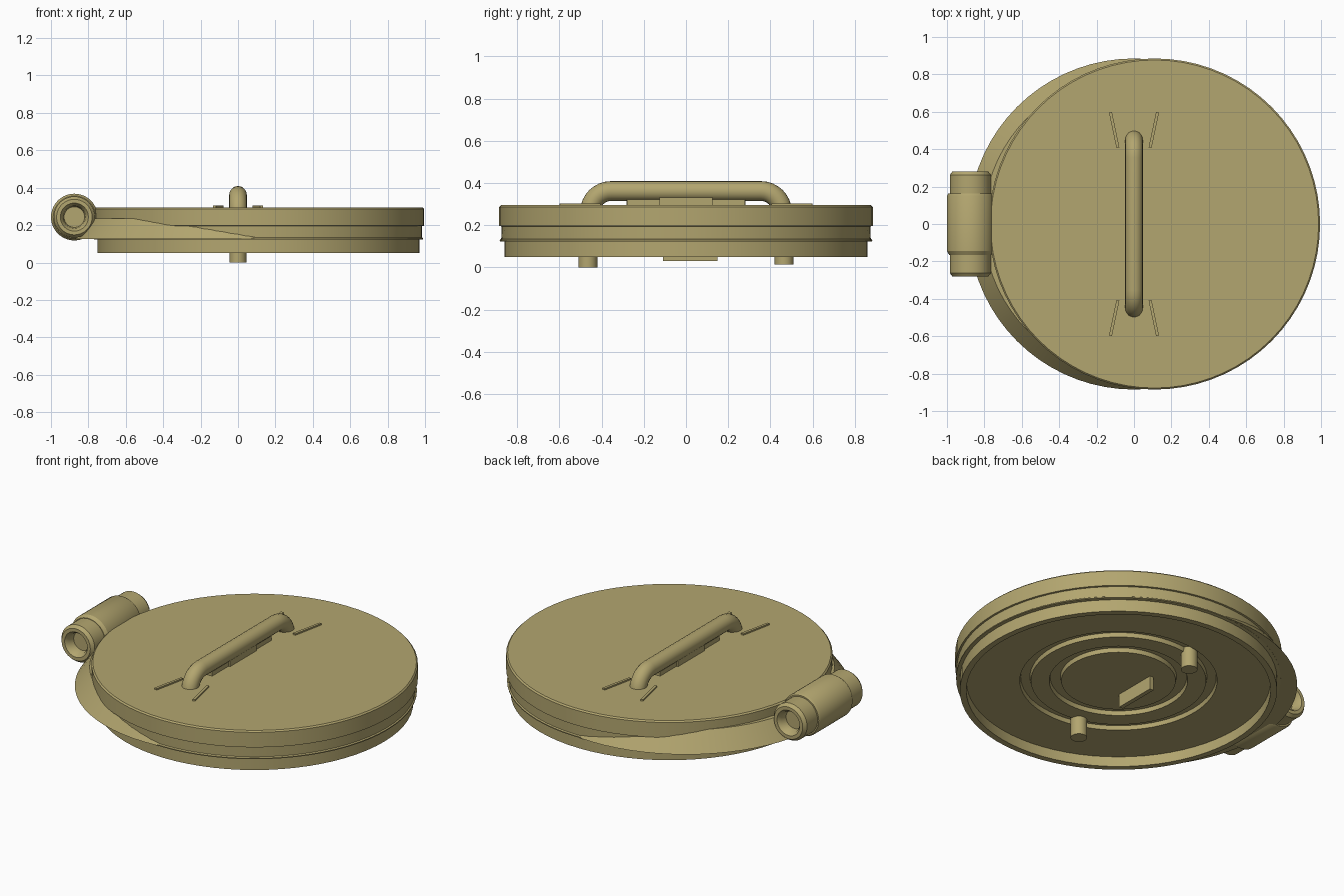
import bpy, bmesh, math
from mathutils import Matrix, Vector

cube = bpy.data.objects.get("Cube")
if cube:
    bpy.data.objects.remove(cube, do_unlink=True)

paint = bpy.data.materials.new("olive_paint")
paint.use_nodes = True
COLOUR = (0.45, 0.38, 0.16, 1)
paint.diffuse_color = COLOUR
paint.node_tree.nodes["Principled BSDF"].inputs["Base Color"].default_value = COLOUR


def finish(name, bm):
    """Turn a bmesh into a painted object with crisp edges."""
    bmesh.ops.recalc_face_normals(bm, faces=bm.faces)
    mesh = bpy.data.meshes.new(name)
    bm.to_mesh(mesh)
    bm.free()
    mesh.materials.append(paint)
    obj = bpy.data.objects.new(name, mesh)
    bpy.context.collection.objects.link(obj)
    bpy.ops.object.select_all(action='DESELECT')
    obj.select_set(True)
    bpy.context.view_layer.objects.active = obj
    bpy.ops.object.shade_smooth_by_angle(angle=math.radians(30))
    return obj


def lathe(name, profile, matrix, steps=72):
    """Spin a (radius, height) profile about z, then place it."""
    bm = bmesh.new()
    verts = [bm.verts.new((r, 0, z)) for r, z in profile]
    edges = [bm.edges.new(pair) for pair in zip(verts, verts[1:])]
    bmesh.ops.spin(bm, geom=verts + edges, axis=(0, 0, 1), cent=(0, 0, 0),
                   steps=steps, angle=math.tau, use_duplicate=False)
    bmesh.ops.remove_doubles(bm, verts=bm.verts, dist=0.0005)
    bmesh.ops.transform(bm, matrix=matrix, verts=bm.verts)
    return finish(name, bm)


def box(name, centre, size, angle=0.0):
    bm = bmesh.new()
    bmesh.ops.create_cube(bm, size=1)
    bmesh.ops.transform(bm, verts=bm.verts, matrix=Matrix.Translation(centre)
                        @ Matrix.Rotation(angle, 4, 'Z') @ Matrix.Diagonal((*size, 1)))
    return finish(name, bm)


# Lid: stepped rim, recessed underside with two ring grooves
lathe("lid", [(0, 0.295), (0.877, 0.295), (0.885, 0.287), (0.885, 0.197),
              (0.875, 0.195), (0.873, 0.135), (0.88, 0.13), (0.88, 0.124),
              (0.86, 0.122), (0.86, 0.05), (0.825, 0.05), (0.825, 0.11),
              (0.535, 0.11), (0.53, 0.135), (0.48, 0.135), (0.475, 0.11),
              (0.375, 0.11), (0.37, 0.135), (0.315, 0.135), (0.31, 0.11),
              (0, 0.11)], Matrix.Translation((0.11, 0, 0)))

# Tapered seat that shows beside the hinge
lathe("hinge_side_seat", [(0.75, 0.125), (0.885, 0.125), (0.805, 0.235),
                          (0.75, 0.235), (0.75, 0.125)], Matrix.Identity(4))

# Hinge barrel: wide sleeve over a bored pin, lying along y
hinge = Matrix.Translation((-0.875, 0, 0.243)) @ Matrix.Rotation(-math.pi / 2, 4, 'X')
lathe("hinge_sleeve", [(0.1, -0.165), (0.113, -0.165), (0.125, -0.145),
                       (0.125, 0.15), (0.118, 0.163), (0.1, 0.163)], hinge, 40)
half = [(0.11, 0.262), (0.095, 0.282), (0.075, 0.282), (0.06, 0.262), (0.055, 0.225), (0, 0.225)]
lathe("hinge_pin", [(r, -y) for r, y in reversed(half)] + half, hinge, 40)

# Handle: round bar with quarter-circle bends
RADIUS, BEND, LEG, TOP = 0.047, 0.1, 0.455, 0.362
arc = [Vector((0, LEG - BEND + BEND * math.cos(a), TOP - BEND + BEND * math.sin(a)))
       for a in (math.pi / 2 * i / 8 for i in range(9))]
foot = [Vector((0, LEG, 0.24))]
path = foot + arc
path += [Vector((0, -p.y, p.z)) for p in reversed(path)]
bm = bmesh.new()
rings = []
for i, p in enumerate(path):
    along = (path[min(i + 1, len(path) - 1)] - path[max(i - 1, 0)]).normalized()
    side = Vector((1, 0, 0))
    up = side.cross(along)
    rings.append([bm.verts.new(p + RADIUS * (side * math.cos(t) + up * math.sin(t)))
                  for t in (math.tau * k / 20 for k in range(20))])
for a, b in zip(rings, rings[1:]):
    for k in range(20):
        j = (k + 1) % 20
        bm.faces.new((a[k], a[j], b[j], b[k]))
bm.faces.new(rings[0])
bm.faces.new(rings[-1])
finish("handle", bm)

# Blocks beneath the handle
box("handle_lower_block", (0, 0, 0.305), (0.05, 0.56, 0.034))
box("handle_centre_block", (0, 0, 0.315), (0.07, 0.25, 0.06))

# Pegs and blade on the underside
for name, y, low in (("front_peg", -0.465, 0.0), ("rear_peg", 0.465, 0.015)):
    lathe(name, [(0, 0.15), (0.045, 0.15), (0.045, low), (0, low)],
          Matrix.Translation((0, y, 0)), 24)
box("latch_blade", (0, 0.02, 0.075), (0.025, 0.26, 0.09))

# Four slanted ribs on the lid top
for sx, side in ((-1, "right"), (1, "left")):
    for sy, end in ((-1, "front"), (1, "rear")):
        box(f"{end}_{side}_rib", (sx * 0.106, sy * 0.503, 0.297),
            (0.016, 0.195, 0.014), -sx * sy * math.atan2(0.04, 0.19))
